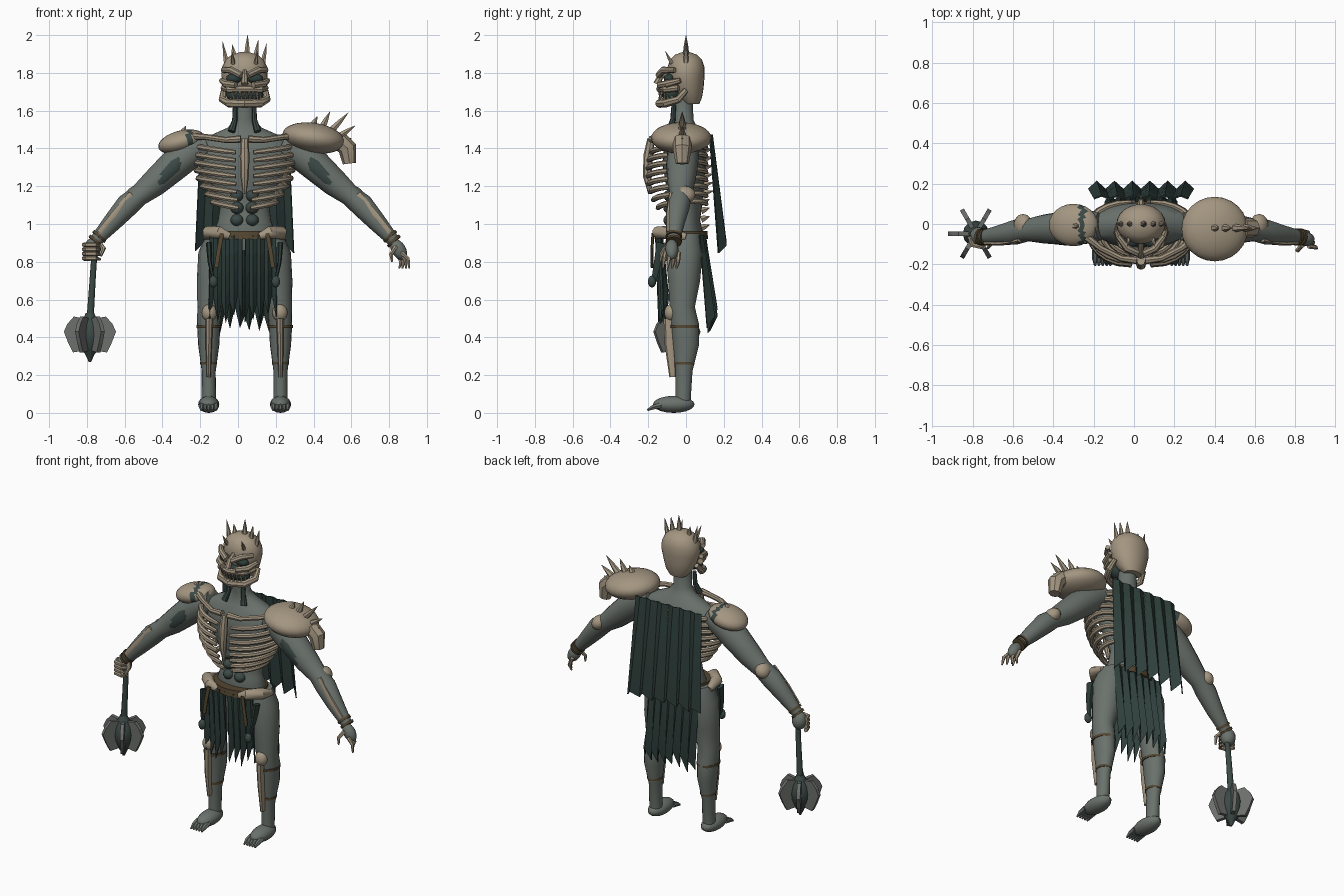
import bpy, bmesh, math, random
from mathutils import Vector, Matrix

if "Cube" in bpy.data.objects:
    bpy.data.objects.remove(bpy.data.objects["Cube"])

random.seed(4)
CX = 0.035  # body axis sits slightly off centre because of the mace


def mat(name, r, g, b):
    m = bpy.data.materials.new(name)
    m.diffuse_color = (r, g, b, 1)
    m.use_nodes = True
    m.node_tree.nodes["Principled BSDF"].inputs["Base Color"].default_value = m.diffuse_color
    return m


BONE = mat("bone", .37, .305, .22)
SKIN = mat("grey_skin", .145, .168, .15)
CLOTH = mat("dark_cloth", .028, .05, .044)
MUSCLE = mat("dark_muscle", .045, .068, .062)
LEATHER = mat("leather", .09, .062, .03)
STEEL = mat("dull_steel", .15, .16, .15)


def finish(name, bm, mats, smooth=40):
    bmesh.ops.recalc_face_normals(bm, faces=bm.faces)
    me = bpy.data.meshes.new(name)
    bm.to_mesh(me)
    bm.free()
    for m in (mats if isinstance(mats, list) else [mats]):
        me.materials.append(m)
    if smooth:
        me.polygons.foreach_set("use_smooth", [True] * len(me.polygons))
        me.set_sharp_from_angle(angle=math.radians(smooth))
    ob = bpy.data.objects.new(name, me)
    ob.location.x = CX
    bpy.context.collection.objects.link(ob)
    return ob


def skin_rings(bm, rings, cap=True):
    n = len(rings[0])
    for a, b in zip(rings, rings[1:]):
        for i in range(n):
            bm.faces.new((a[i], a[(i + 1) % n], b[(i + 1) % n], b[i]))
    if cap:
        bm.faces.new(rings[0])
        bm.faces.new(rings[-1])


def loft(name, rows, m, n=20, cap=True):
    """Horizontal elliptical rings: (z, x, y, rx, ry)."""
    bm = bmesh.new()
    rings = [[bm.verts.new((x + rx * math.cos(i * math.tau / n), y + ry * math.sin(i * math.tau / n), z))
              for i in range(n)] for z, x, y, rx, ry in rows]
    skin_rings(bm, rings, cap)
    return finish(name, bm, m)


def tube(name, pts, radii, m, n=8, squash=1.0):
    """Tapered tube through points; squash flattens it along its reference axis."""
    pts = [Vector(p) for p in pts]
    if not isinstance(radii, (list, tuple)):
        radii = [radii] * len(pts)
    tans = [(pts[min(i + 1, len(pts) - 1)] - pts[max(i - 1, 0)]).normalized() for i in range(len(pts))]
    axes = [Vector((0, 1, 0)), Vector((0, 0, 1)), Vector((1, 0, 0))]
    ref = min(axes, key=lambda a: max(abs(a.dot(t)) for t in tans))
    bm = bmesh.new()
    rings = []
    for p, t, r in zip(pts, tans, radii):
        u = (ref - t * ref.dot(t)).normalized()
        v = t.cross(u)
        rings.append([bm.verts.new(p + r * (squash * u * math.cos(k * math.tau / n) + v * math.sin(k * math.tau / n)))
                      for k in range(n)])
    skin_rings(bm, rings)
    return finish(name, bm, m)


def ball(name, loc, size, m, tilt=0, seg=16, rule=None):
    """Ellipsoid tilted about y; rule picks the material slot from the unit normal."""
    bm = bmesh.new()
    bmesh.ops.create_uvsphere(bm, u_segments=seg, v_segments=seg * 2 // 3, radius=1)
    if rule:
        for f in bm.faces:
            f.material_index = rule(f.calc_center_median())
    bmesh.ops.transform(bm, verts=bm.verts, matrix=Matrix.Translation(loc) @ Matrix.Rotation(tilt, 4, 'Y')
                        @ Matrix.Diagonal((*size, 1)))
    return finish(name, bm, m)


def spike(name, a, b, r, m=BONE):
    a, b = Vector(a), Vector(b)
    return tube(name, [a, a.lerp(b, .5), b], [r, r * .65, .001], m, 6)


def cloth(name, x0, x1, top, hem, cols, rows, amp, jag, bow=0.0, flare=1.0):
    """Pleated ragged sheet; top and hem are (y, z)."""
    bm = bmesh.new()
    grid = []
    for i in range(cols + 1):
        u = i / cols
        x = x0 + (x1 - x0) * u
        end = hem[1] + (jag * random.uniform(.6, 1) if i % 2 else random.uniform(0, jag * .3))
        col = []
        for j in range(rows + 1):
            t = j / rows
            y = top[0] + (hem[0] - top[0]) * t + (amp if i % 2 else -amp) * (.35 + .65 * t) + bow * x * x
            col.append(bm.verts.new((x * (1 + (flare - 1) * t), y, top[1] + (end - top[1]) * t)))
        grid.append(col)
    for a, b in zip(grid, grid[1:]):
        for j in range(rows):
            bm.faces.new((a[j], b[j], b[j + 1], a[j + 1]))
    ob = finish(name, bm, CLOTH, 0)
    ob.modifiers.new("thickness", 'SOLIDIFY').thickness = .007


# Trunk and neck
loft("torso", [(.86, 0, 0, .14, .09), (.95, 0, -.01, .165, .1), (1.02, 0, -.01, .14, .085), (1.1, 0, 0, .13, .085),
               (1.2, 0, -.005, .175, .1), (1.32, 0, -.01, .235, .115), (1.42, 0, -.005, .25, .11),
               (1.47, 0, 0, .18, .085), (1.51, 0, -.005, .09, .065), (1.55, 0, -.015, .055, .055),
               (1.66, 0, -.02, .052, .055)], SKIN, 28)
for s in (-1, 1):
    tube("neck_cord", [(s * .05, -.065, 1.63), (s * .052, -.07, 1.55), (s * .07, -.09, 1.49)], [.012, .014, .02], MUSCLE)
    for k in range(3):
        ball("belly_muscle", (s * .04, -.085, 1.02 + k * .065), (.035, .035, .032), MUSCLE, seg=12)
    tube("collarbone", [(s * .02, -.18, 1.45), (s * .1, -.17, 1.445), (s * .2, -.12, 1.46), (s * .29, -.05, 1.465)],
         [.02, .016, .016, .022], BONE)

# Rib cage: each rib wraps from breastbone to spine
for k in range(8):
    z = 1.4 - k * .042
    w = (.255, .262, .262, .255, .245, .225, .2, .17)[k]
    d = (.165, .18, .185, .185, .18, .17, .155, .13)[k]
    for s in (-1, 1):
        path = []
        for i in range(13):
            a = math.radians(-84 + 14 * i)
            c, q = math.cos(a), math.sin(a)
            path.append((s * w * abs(c) ** .75, -.02 + (d if q < 0 else .13) * q, z - .025 + .035 * c + .02 * max(q, 0)))
        tube("rib", path, [.012] + [.0155] * 11 + [.01], BONE, 7)
tube("breastbone", [(0, -.185, 1.45), (0, -.2, 1.36), (0, -.205, 1.25), (0, -.19, 1.16)], [.02, .026, .022, .01], BONE)
for k in range(11):
    z = .98 + k * .045
    spike("spine_spur", (0, .08, z), (0, .145 - .02 * (k < 4), z + .015), .022)

# Skull
loft("skull", [(1.635, 0, .03, .055, .04), (1.67, 0, .02, .085, .065), (1.72, 0, .005, .105, .088),
               (1.78, 0, 0, .122, .098), (1.83, 0, 0, .12, .098), (1.87, 0, 0, .1, .085), (1.895, 0, 0, .07, .06),
               (1.91, 0, 0, .025, .02)], BONE, 24)
ball("mouth_hollow", (0, -.075, 1.685), (.1, .05, .05), CLOTH)
tube("upper_jaw", [(-.11, -.04, 1.72), (-.085, -.11, 1.712), (0, -.14, 1.715), (.085, -.11, 1.712), (.11, -.04, 1.72)],
     .018, BONE)
tube("lower_jaw", [(-.11, 0, 1.71), (-.118, -.04, 1.66), (-.085, -.105, 1.64), (0, -.14, 1.638), (.085, -.105, 1.64),
                   (.118, -.04, 1.66), (.11, 0, 1.71)], [.015, .02, .023, .023, .023, .02, .015], BONE)
for i in range(11):
    a = math.radians(-70 + 14 * i)
    x, y = .095 * math.sin(a), -.04 - .1 * math.cos(a)
    spike("upper_tooth", (x, y, 1.71), (x, y, 1.67), .009)
    spike("lower_tooth", (x + .006, y, 1.65), (x + .006, y, 1.685), .008)
tube("nose_ridge", [(0, -.09, 1.81), (0, -.135, 1.78), (0, -.155, 1.74)], [.012, .016, .02], BONE)
for s in (-1, 1):
    ball("eye_socket", (s * .056, -.088, 1.77), (.042, .03, .026), CLOTH)
    tube("brow", [(s * .115, -.06, 1.815), (s * .07, -.12, 1.815), (s * .018, -.145, 1.787)], [.014, .019, .018], BONE)
    tube("cheekbone", [(s * .122, -.03, 1.76), (s * .1, -.1, 1.742), (s * .045, -.14, 1.735)], [.014, .02, .018], BONE)
    spike("brow_spike", (s * .06, -.075, 1.85), (s * .068, -.11, 1.915), .012)
for x, top in ((-.11, 1.965), (-.062, 1.95), (.015, 2.0), (.068, 1.975), (.11, 1.955)):
    spike("crown_spike", (x * .85, 0, 1.9 - 5 * x * x), (x * 1.06, .0, top), .017)

# Arms
for s in (-1, 1):
    def P(x, y, z): return (s * x, y, z)
    tube("arm", [P(.2, -.01, 1.42), P(.28, -.015, 1.385), P(.38, -.02, 1.305), P(.48, -.025, 1.215), P(.56, -.03, 1.15),
                 P(.62, -.04, 1.1), P(.7, -.055, 1.01), P(.785, -.065, .915)],
         [.07, .085, .083, .072, .056, .062, .05, .034], SKIN, 16)
    tube("arm_muscle", [P(.3, -.085, 1.385), P(.37, -.088, 1.31), P(.46, -.08, 1.225), P(.53, -.07, 1.165)],
         [.015, .038, .034, .01], MUSCLE, 10, .5)
    ball("elbow_bone", P(.585, -.005, 1.155), (.05, .055, .042), BONE, s * .8)
    tube("forearm_bone", [P(.6, -.08, 1.16), P(.69, -.095, 1.05), P(.77, -.095, .955)], [.018, .02, .016], BONE, 6, .6)
    for t in (0, 1):
        x, z = .765 + .02 * t, .94 - .025 * t
        tube("wrist_strap", [P(x, -.064, z), P(x + .01, -.065, z - .011)], .043, LEATHER, 12)

# Open hand
ball("open_palm", (.815, -.075, .865), (.038, .035, .06), SKIN, -.55)
for k in range(4):
    y = -.11 + .024 * k
    tube("finger", [(.83 - .008 * k, y, .85), (.865 - .012 * k, y - .005, .815 - .006 * k),
                    (.872 - .018 * k, y - .012, .765)], [.012, .011, .005], BONE, 6)
tube("thumb", [(.8, -.105, .88), (.775, -.13, .84), (.78, -.135, .8)], [.013, .011, .005], BONE, 6)

# Fist around the mace
ball("fist", (-.805, -.06, .87), (.045, .045, .055), SKIN)
for k in range(4):
    z = .89 - k * .024
    tube("gripping_finger", [(-.85, -.06, z), (-.835, -.105, z), (-.79, -.115, z), (-.765, -.08, z - .005)],
         [.013, .013, .012, .007], BONE, 6)
tube("grip_thumb", [(-.77, -.07, .9), (-.745, -.1, .87), (-.76, -.12, .83)], [.013, .012, .006], BONE, 6)

# Mace
MX, MY = -.819, -.048
tube("mace_shaft", [(-.79, -.06, .92), (-.805, -.052, .7), (MX, MY, .48)], [.016, .017, .02], MUSCLE, 10)
loft("mace_core", [(z, MX, MY, r, r) for z, r in ((.27, .006), (.31, .025), (.33, .04), (.38, .06), (.42, .065),
                                                  (.47, .055), (.51, .03), (.53, .022))], MUSCLE, 12)
for k in range(6):
    bm = bmesh.new()
    prof = [(.03, .33), (.09, .32), (.115, .37), (.138, .43), (.12, .47), (.085, .51), (.03, .5)]
    face = bm.faces.new([bm.verts.new((r, -.011, z)) for r, z in prof])
    ext = bmesh.ops.extrude_face_region(bm, geom=[face])
    bmesh.ops.translate(bm, vec=(0, .022, 0), verts=[v for v in ext["geom"] if isinstance(v, bmesh.types.BMVert)])
    bmesh.ops.transform(bm, verts=bm.verts, matrix=Matrix.Translation((MX, MY, 0)) @ Matrix.Rotation(k * math.tau / 6, 4, 'Z'))
    finish("mace_flange", bm, STEEL, 0)

# Shoulder armour
ball("large_shoulder_pad", (.365, -.025, 1.455), (.166, .16, .08), BONE, .15, 24)
for x, z, tx, tz in ((.36, 1.52, .385, 1.57), (.41, 1.51, .452, 1.595), (.455, 1.49, .55, 1.59), (.495, 1.46, .585, 1.52),
                     (.51, 1.43, .565, 1.455)):
    spike("pad_spike", (x, -.02, z), (tx, -.02, tz), .022)
tube("pad_side_plate", [(.5, -.02, 1.44), (.545, -.02, 1.4), (.555, -.02, 1.32)], [.05, .05, .035], BONE, 8, 1)
ball("small_shoulder_pad", (-.335, -.005, 1.435), (.125, .105, .06), [BONE, MUSCLE], -.25, 24,
     lambda c: 1 if .3 < c.x < .55 else 0)
spike("small_pad_spike", (-.33, -.01, 1.48), (-.31, -.01, 1.52), .02)

# Legs
for s in (-1, 1):
    loft("leg", [(z, s * x, y, rx, ry) for z, x, y, rx, ry in (
        (.95, .11, -.01, .09, .09), (.85, .14, -.01, .105, .1), (.7, .165, -.01, .088, .086), (.56, .185, -.02, .065, .068),
        (.47, .19, -.005, .062, .075), (.36, .19, 0, .056, .07), (.22, .19, -.01, .037, .045), (.06, .19, -.015, .038, .04))],
         SKIN, 18)
    ball("foot", (s * .19, -.065, .045), (.056, .11, .045), SKIN)
    for k in range(5):
        x = s * (.152 + k * .019)
        tube("toe", [(x, -.13, .04), (x, -.175, .03), (x, -.205, .014)], [.016, .014, .006], SKIN, 6)
    ball("knee_bone", (s * .187, -.08, .53), (.04, .035, .045), BONE)
    tube("shin_bone", [(s * .187, -.085, .5), (s * .19, -.085, .36), (s * .19, -.07, .19)], [.034, .028, .018], BONE, 8, .6)
    for z, x, ry in ((.45, .066, .078), (.255, .045, .054)):
        loft("shin_strap", [(z, s * .19, -.008, x, ry), (z + .015, s * .19, -.008, x, ry)], LEATHER, 18)
    # Hip bones and hanging straps
    tube("hip_bone", [(s * .08, -.15, .935), (s * .13, -.15, .955), (s * .19, -.09, .955), (s * .2, .0, .93)],
         [.018, .032, .036, .02], BONE, 10)
    tube("belt_strap", [(s * .12, -.175, .95), (s * .135, -.18, .87), (s * .15, -.18, .77)], .013, LEATHER, 6, .6)
    tube("hanging_strap", [(s * .19, -.13, .9), (s * .185, -.15, .8), (s * .165, -.17, .7)], [.03, .022, .016], CLOTH, 6, .5)
    ball("strap_weight", (s * .165, -.18, .695), (.024, .022, .032), MUSCLE, seg=10)

# Belt, ragged loincloth and cape
loft("belt", [(.92, 0, -.025, .178, .142), (.962, 0, -.025, .172, .138)], LEATHER, 24)
cloth("front_cloth_left", .005, .165, (-.16, .94), (-.135, .47), 8, 4, .012, .17, 1.0)
cloth("front_cloth_right", -.185, -.015, (-.16, .94), (-.135, .47), 8, 4, .012, .17, 1.0)
cloth("back_cloth", -.18, .18, (.1, .94), (.15, .41), 14, 5, .018, .16, -.6)
cloth("cape", -.235, .235, (.135, 1.475), (.195, .84), 12, 6, .02, .07, 0, 1.12)
